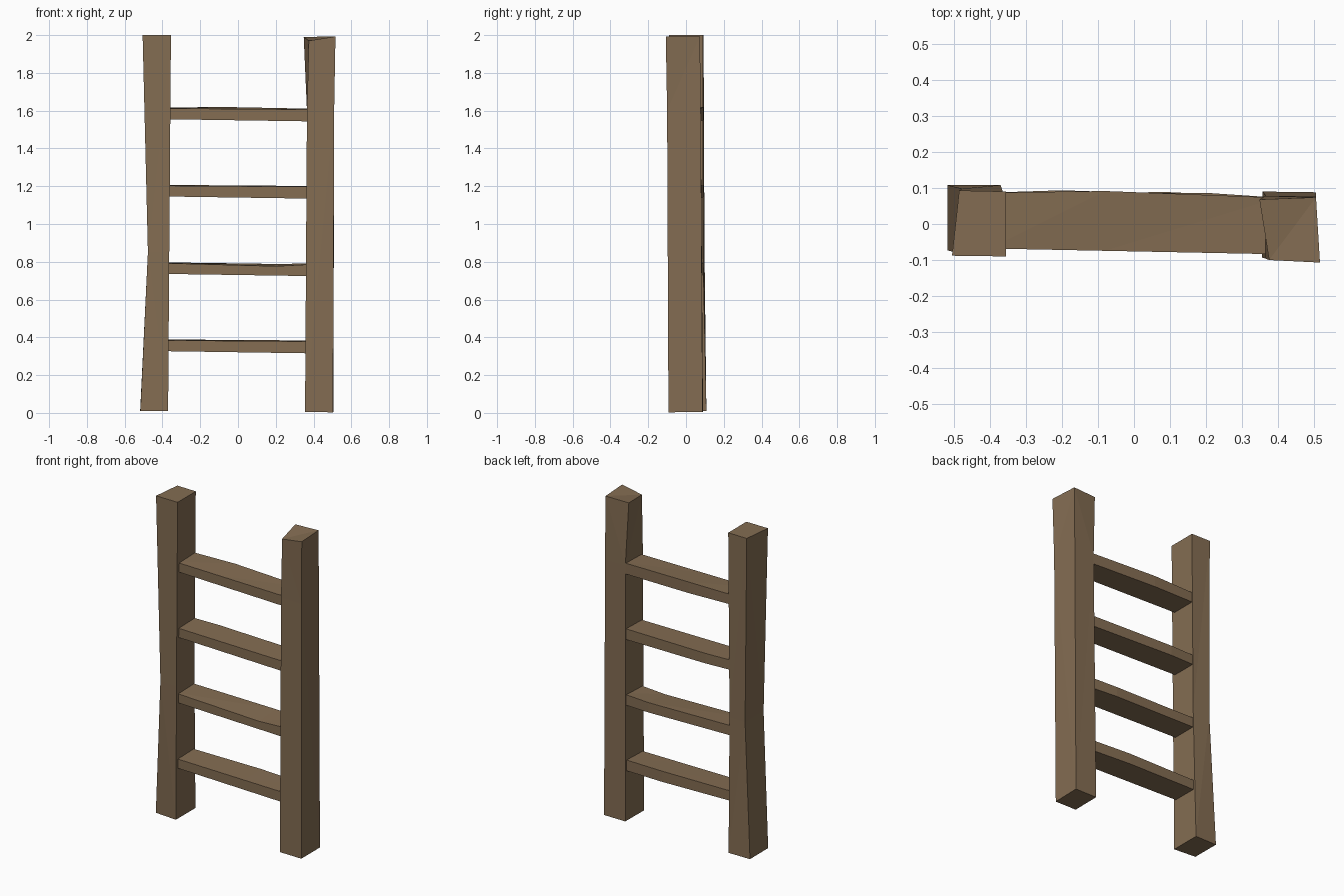
import bpy, bmesh

if "Cube" in bpy.data.objects:
    bpy.data.objects.remove(bpy.data.objects["Cube"])

wood = bpy.data.materials.new("brown wood")
wood.diffuse_color = (0.23, 0.152, 0.085, 1)
wood.use_nodes = True
wood.node_tree.nodes["Principled BSDF"].inputs["Base Color"].default_value = wood.diffuse_color


def loft(name, rings):
    """Low-poly beam through four-cornered rings, capped at both ends."""
    bm = bmesh.new()
    loops = [[bm.verts.new(p) for p in ring] for ring in rings]
    for a, b in zip(loops, loops[1:]):
        for i in range(4):
            j = (i + 1) % 4
            bm.faces.new((a[i], a[j], b[j], b[i]))
    bm.faces.new(loops[0])
    bm.faces.new(loops[-1])
    bmesh.ops.triangulate(bm, faces=bm.faces[:])
    bmesh.ops.recalc_face_normals(bm, faces=bm.faces[:])
    mesh = bpy.data.meshes.new(name)
    bm.to_mesh(mesh)
    bm.free()
    mesh.materials.append(wood)
    ob = bpy.data.objects.new(name, mesh)
    bpy.context.collection.objects.link(ob)


# Corner order of rail rings: front left, front right, back right, back left
# Left rail, hewn narrower a little below the middle
loft("left_rail", [
    [(-.517, -.073, .01), (-.37, -.085, .01), (-.37, .108, .01), (-.518, .108, .01)],
    [(-.477, -.085, .85), (-.364, -.088, .85), (-.364, .09, .85), (-.477, .098, .85)],
    [(-.505, -.088, 2), (-.355, -.09, 2), (-.355, .09, 2), (-.485, .093, 2)],
])

# Right rail, with its top twisted slightly
loft("right_rail", [
    [(.355, -.093, .005), (.503, -.093, .003), (.505, .088, .005), (.357, .09, .005)],
    [(.365, -.096, 1.6), (.509, -.1, 1.6), (.505, .078, 1.6), (.365, .078, 1.6)],
    [(.375, -.1, 1.97), (.516, -.107, 1.993), (.505, .074, 1.993), (.348, .068, 1.99)],
])

# Rungs: height of underside, kink position, front and back lift at the kink
for n, (z, kx, front, back) in enumerate([
        (.321, .1, 0, .002), (.730, .2, -.012, -.004),
        (1.140, -.2, 0, 0), (1.549, -.08, 0, .006)]):
    rings = []
    for x, f, b in ((-.40, 0, 0), (kx, front, back), (.40, 0, 0)):
        t = -.006 * x / .4              # slight downhill slope to the right
        y = -.076 - .008 * x / .4
        yb = .08 - .007 * x / .4 + (.01 if x == kx else 0)
        rings.append([(x, y, z + t), (x, yb, z + t),
                      (x, yb, z + .064 + t / 2 + b), (x, y, z + .06 + t / 2 + f)])
    loft(f"rung_{n + 1}", rings)
